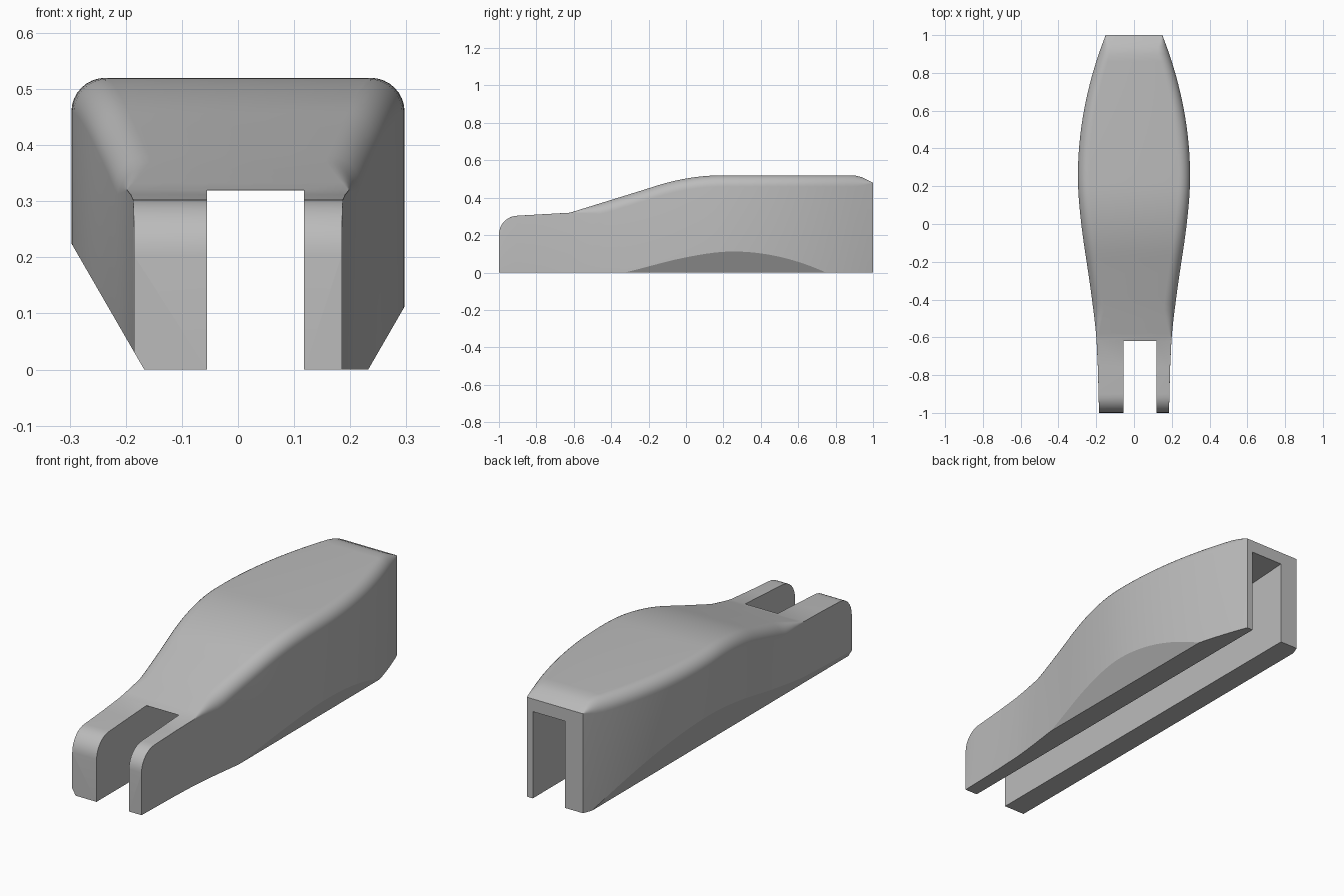
import bpy, bmesh, math

cube = bpy.data.objects.get("Cube")
if cube:
    bpy.data.objects.remove(cube, do_unlink=True)

grey = bpy.data.materials.new("plain_grey")
grey.use_nodes = True
grey.diffuse_color = (0.5, 0.5, 0.5, 1)
grey.node_tree.nodes["Principled BSDF"].inputs["Base Color"].default_value = (0.5, 0.5, 0.5, 1)


def curve(points, t):
    """Smooth interpolation through (t, value) points."""
    def slope(i):
        a, b = points[max(i - 1, 0)], points[min(i + 1, len(points) - 1)]
        return (b[1] - a[1]) / (b[0] - a[0])
    for i in range(len(points) - 1):
        (t0, v0), (t1, v1) = points[i], points[i + 1]
        if t <= t1:
            d = t1 - t0
            u = (t - t0) / d
            return ((2*u**3 - 3*u*u + 1) * v0 + (u**3 - 2*u*u + u) * d * slope(i)
                    + (3*u*u - 2*u**3) * v1 + (u**3 - u*u) * d * slope(i + 1))
    return points[-1][1]


# Half width along the length
def half_width(y):
    if y > 0.25:
        return 0.297 - 0.147 * ((y - 0.25) / 0.75) ** 2
    return curve([(-1, .185), (-.62, .198), (-.35, .229), (0, .279), (.25, .297), (.5, .28)], y)


# Height along the length: rounded nose, ramp, crown, rear chamfer
def height(y):
    if y < -0.9:
        return 0.2 + math.sqrt(max(0, 0.01 - (y + 0.9) ** 2)) + 0.004
    if y < -0.62:
        return 0.304 + (y + 0.9) * 0.057
    if y < -0.2:
        return 0.32 + (y + 0.62) * 0.31
    if y < 0.2:
        u = (y + 0.2) / 0.4
        return 0.45 + 0.07 * (2 * u - u * u)
    return 0.52 if y < 0.92 else 0.52 - (y - 0.92) * 0.5


# Shoulder fillet fades out at both ends
def fillet(y):
    fade = min((y + 0.62) / 0.17, (1 - y) / 0.08, 1)
    return 0.0005 + 0.06 * max(0, fade)


def mesh_object(name, bm):
    bmesh.ops.recalc_face_normals(bm, faces=bm.faces)
    me = bpy.data.meshes.new(name)
    bm.to_mesh(me)
    bm.free()
    ob = bpy.data.objects.new(name, me)
    me.materials.append(grey)
    bpy.context.collection.objects.link(ob)
    return ob


def prism(name, profile, direction):
    """Extrude a closed outline."""
    bm = bmesh.new()
    face = bm.faces.new([bm.verts.new(p) for p in profile])
    new = bmesh.ops.extrude_face_region(bm, geom=[face])["geom"]
    bmesh.ops.translate(bm, vec=direction, verts=[v for v in new if isinstance(v, bmesh.types.BMVert)])
    ob = mesh_object(name, bm)
    ob.hide_render = True
    ob.hide_set(True)
    return ob


# Body lofted from rounded cross-sections
STEPS = 8
nose = [-0.9 - 0.1 * math.cos(i * math.pi / 16) for i in range(8)]
stations = nose + [-0.9, -0.76] + [-0.62 + 0.04 * i for i in range(39)] + [0.94, 0.97, 1]
bm = bmesh.new()
rings = []
for y in stations:
    w, h, r = half_width(y), height(y), fillet(y)
    half = [(w, 0)]
    for i in range(STEPS + 1):
        a = i * math.pi / 2 / STEPS
        half.append((w - r + r * math.cos(a), h - r + r * math.sin(a)))
    outline = half + [(-x, z) for x, z in reversed(half)]
    rings.append([bm.verts.new((x, y, z)) for x, z in outline])
n = len(rings[0])
for a, b in zip(rings, rings[1:]):
    for i in range(n):
        j = (i + 1) % n
        bm.faces.new((a[i], a[j], b[j], b[i]))
bm.faces.new(rings[0])
bm.faces.new(rings[-1])
body = mesh_object("lever_body", bm)

# Offset slot, open at both ends and below, with a rising roof
slot = prism("slot_cutter", [(-.055, y, z) for y, z in
             [(-1.1, -.1), (1.1, -.1), (1.1, .425), (-.62, .319), (-.62, .6), (-1.1, .6)]],
             (0.173, 0, 0))
cutters = [slot]
# Sloping undercuts along the two lower edges
for name, side, x in (("left_undercut", 1, 0.232), ("right_undercut", -1, 0.167)):
    cutters.append(prism(name, [(side * (x + d), -1.2, z) for d, z in
                   [(-.0577, -.1), (.231, .4), (.4, -.1)]], (0, 2.4, 0)))

for c in cutters:
    mod = body.modifiers.new(c.name, "BOOLEAN")
    mod.operation = "DIFFERENCE"
    mod.solver = "EXACT"
    mod.object = c

bpy.ops.object.select_all(action="DESELECT")
bpy.context.view_layer.objects.active = body
body.select_set(True)
for m in list(body.modifiers):
    bpy.ops.object.modifier_apply(modifier=m.name)
for c in cutters:
    bpy.data.objects.remove(c, do_unlink=True)
bpy.ops.object.shade_smooth_by_angle(angle=math.radians(22))
